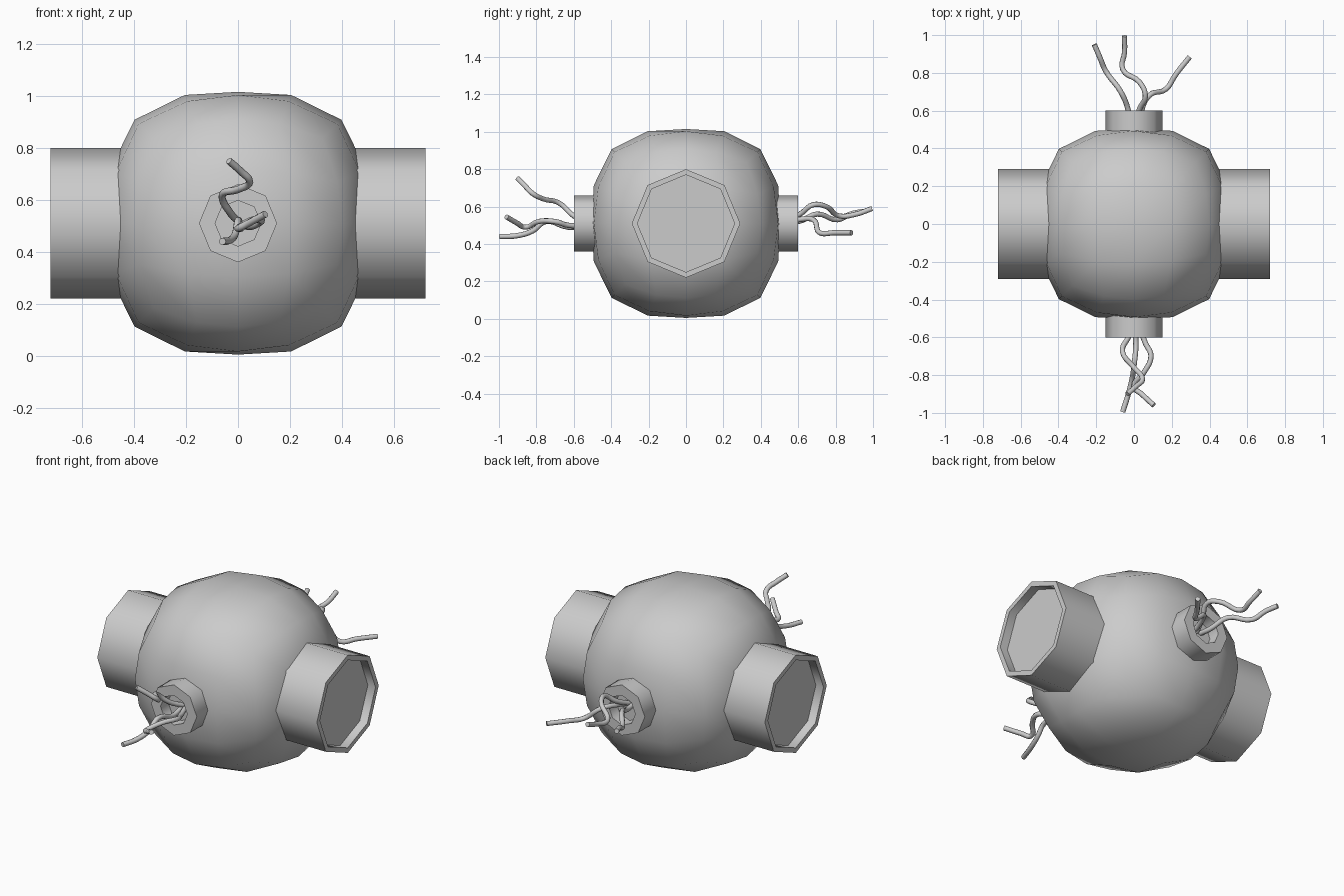
import bpy, bmesh, math
from mathutils import Vector, Matrix

if "Cube" in bpy.data.objects:
    bpy.data.objects.remove(bpy.data.objects["Cube"])

CENTRE = Vector((0, 0, 0.51))


def finish(name, bm, angle=50):
    bmesh.ops.recalc_face_normals(bm, faces=bm.faces)
    me = bpy.data.meshes.new(name)
    bm.to_mesh(me)
    bm.free()
    ob = bpy.data.objects.new(name, me)
    bpy.context.collection.objects.link(ob)
    bpy.ops.object.select_all(action='DESELECT')
    bpy.context.view_layer.objects.active = ob
    ob.select_set(True)
    bpy.ops.object.shade_smooth_by_angle(angle=math.radians(angle))
    return ob


# Round body: subdivided cube rounded to a ball with slightly flattened sides
bm = bmesh.new()
bmesh.ops.create_cube(bm, size=2)
bmesh.ops.subdivide_edges(bm, edges=bm.edges[:], cuts=3, use_grid_fill=True)
for v in bm.verts:
    d = Vector([math.tan(c * math.pi / 4) for c in v.co]).normalized()
    theta = math.acos(min(1, max(abs(c) for c in d)))
    v.co = CENTRE + d * min(0.563, 0.505 + 0.073 * theta)
finish("body", bm)


# Eight-sided sockets with a rim and a recessed floor
def socket(name, profile, turn):
    bm = bmesh.new()
    rings = []
    for r, d in profile:
        rings.append([bm.verts.new((d, r * math.cos(i * math.pi / 4),
                                    r * math.sin(i * math.pi / 4))) for i in range(8)])
    for a, b in zip(rings, rings[1:]):
        for i in range(8):
            j = (i + 1) % 8
            bm.faces.new((a[i], a[j], b[j], b[i]))
    bm.faces.new(rings[-1])
    bm.transform(Matrix.Translation(CENTRE) @ Matrix.Rotation(turn, 4, 'Z'))
    finish(name, bm)


for side, turn in (("right", 0), ("left", math.pi)):
    socket(side + "_tube", [(0.29, 0.43), (0.29, 0.72), (0.26, 0.72), (0.26, 0.67)], turn)
for side, turn in (("back", math.pi / 2), ("front", -math.pi / 2)):
    socket(side + "_plug", [(0.15, 0.48), (0.15, 0.60), (0.088, 0.60), (0.088, 0.53)], turn)


# Loose wires
def wire(name, pts):
    cu = bpy.data.curves.new(name, 'CURVE')
    cu.dimensions = '3D'
    cu.bevel_depth = 0.014
    cu.bevel_resolution = 2
    cu.use_fill_caps = True
    cu.resolution_u = 5
    sp = cu.splines.new('BEZIER')
    sp.bezier_points.add(len(pts) - 1)
    for bp, p in zip(sp.bezier_points, pts):
        bp.co = p
        bp.handle_left_type = bp.handle_right_type = 'AUTO'
    ob = bpy.data.objects.new(name, cu)
    bpy.context.collection.objects.link(ob)
    bpy.ops.object.select_all(action='DESELECT')
    bpy.context.view_layer.objects.active = ob
    ob.select_set(True)
    bpy.ops.object.convert(target='MESH')
    bpy.ops.object.shade_smooth_by_angle(angle=math.radians(50))


wire("front_wire_high", [(.01, -.52, .51), (-.03, -.6, .55), (-.06, -.68, .62), (0, -.76, .64),
                         (.045, -.82, .67), (.01, -.86, .71), (-.035, -.9, .75)])
wire("front_wire_mid", [(.02, -.52, .5), (.06, -.63, .5), (.09, -.7, .52), (.05, -.79, .52),
                        (0, -.86, .49), (.04, -.9, .51), (.105, -.96, .545)])
wire("front_wire_low", [(0, -.52, .5), (.01, -.63, .49), (0, -.75, .52), (-.01, -.82, .47),
                        (-.03, -.9, .445), (-.06, -.995, .44)])
wire("back_wire_left", [(-.02, .52, .52), (-.03, .6, .52), (-.07, .7, .56), (-.15, .81, .53),
                        (-.18, .88, .56), (-.21, .95, .575)])
wire("back_wire_centre", [(0, .52, .52), (.03, .61, .56), (.06, .68, .61), (.03, .75, .60),
                          (-.06, .82, .55), (-.05, .91, .56), (-.05, .995, .59)])
wire("back_wire_right", [(.03, .52, .51), (.04, .6, .53), (.08, .68, .53), (.17, .715, .46),
                         (.22, .79, .46), (.295, .885, .46)])
